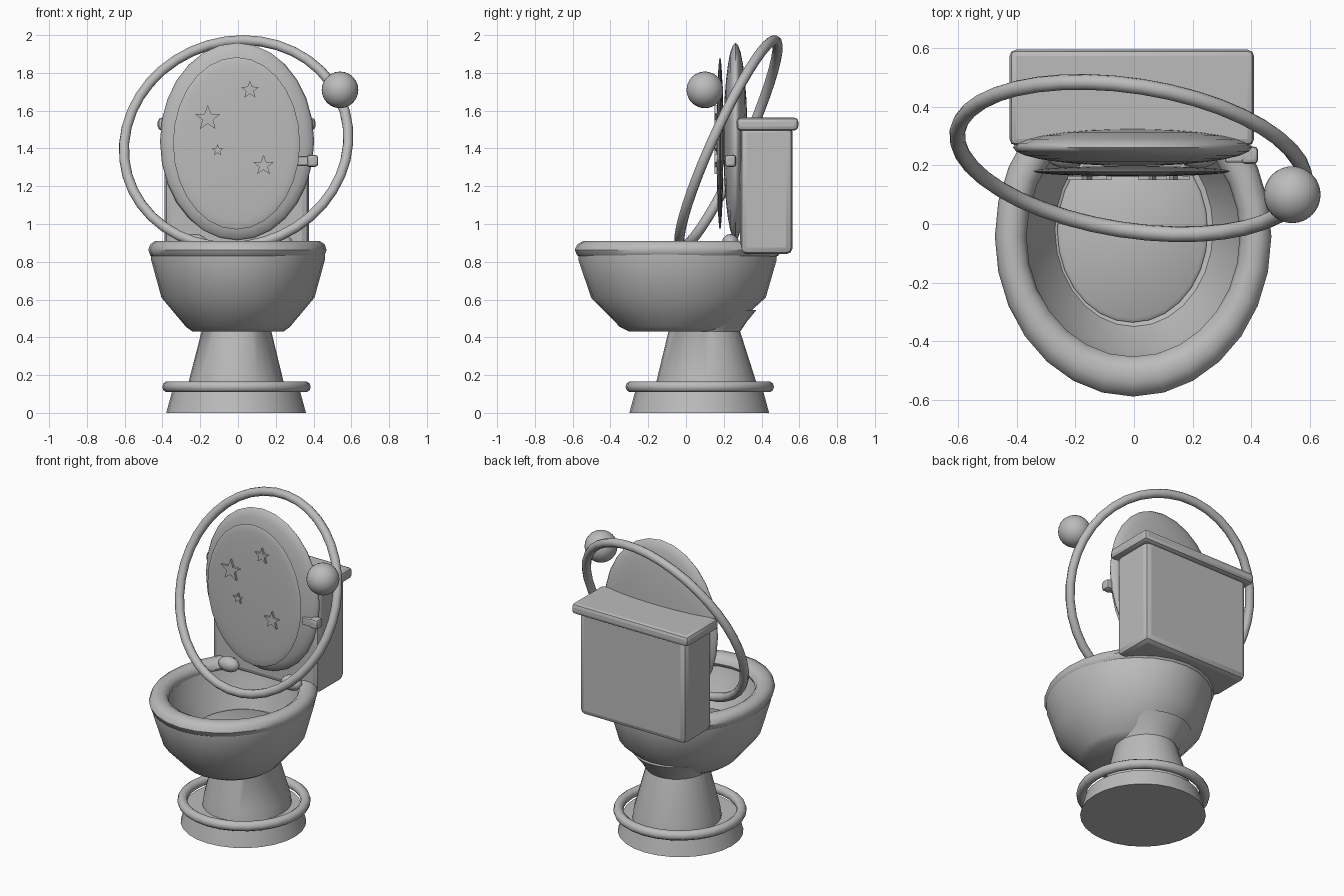
import bpy, bmesh, math
from mathutils import Matrix, Vector

if "Cube" in bpy.data.objects:
    bpy.data.objects.remove(bpy.data.objects["Cube"])

grey = bpy.data.materials.new("plain_grey")
grey.diffuse_color = (0.5, 0.5, 0.5, 1)
grey.use_nodes = True
grey.node_tree.nodes["Principled BSDF"].inputs["Base Color"].default_value = grey.diffuse_color


def finish(name, bm, angle=40):
    bmesh.ops.recalc_face_normals(bm, faces=bm.faces)
    me = bpy.data.meshes.new(name)
    bm.to_mesh(me)
    bm.free()
    me.materials.append(grey)
    ob = bpy.data.objects.new(name, me)
    bpy.context.collection.objects.link(ob)
    bpy.ops.object.select_all(action='DESELECT')
    ob.select_set(True)
    bpy.context.view_layer.objects.active = ob
    bpy.ops.object.shade_smooth_by_angle(angle=math.radians(angle))
    return ob


def loft(name, rings, sides=28, closed=False):
    """Stack of horizontal ellipses: (rx, ry, cx, cy, z)."""
    bm = bmesh.new()
    loops = []
    for rx, ry, cx, cy, z in rings:
        loops.append([bm.verts.new((cx + rx * math.sin(2 * math.pi * i / sides),
                                    cy - ry * math.cos(2 * math.pi * i / sides), z))
                      for i in range(sides)])
    pairs = list(zip(loops, loops[1:]))
    if closed:
        pairs.append((loops[-1], loops[0]))
    else:
        bm.faces.new(loops[0])
        bm.faces.new(loops[-1])
    for a, b in pairs:
        for i in range(sides):
            j = (i + 1) % sides
            bm.faces.new((a[i], a[j], b[j], b[i]))
    return finish(name, bm)


def tube_ring(name, rx, ry, cx, cy, z, wx, wy, h, sides=28, n=10):
    """Elliptical ring with a rounded section."""
    rings = []
    for k in range(n):
        a = 2 * math.pi * k / n
        c, s = math.cos(a), math.sin(a)
        rings.append((rx + wx * c, ry + wy * c, cx, cy, z + h * s))
    return loft(name, rings, sides, closed=True)


def ellipsoid(name, centre, semi, u=28, v=14):
    """Ellipsoid with its poles along y."""
    bm = bmesh.new()
    bmesh.ops.create_uvsphere(bm, u_segments=u, v_segments=v, radius=1)
    bm.transform(Matrix.Translation(centre) @ Matrix.Diagonal((*semi, 1))
                 @ Matrix.Rotation(math.pi / 2, 4, 'X'))
    return finish(name, bm, 80)


def box(name, lo, hi, bevel, seg=2):
    lo, hi = Vector(lo), Vector(hi)
    bm = bmesh.new()
    bmesh.ops.create_cube(bm, size=1)
    bm.transform(Matrix.Translation((lo + hi) / 2) @ Matrix.Diagonal((*(hi - lo), 1)))
    bmesh.ops.bevel(bm, geom=bm.edges[:], offset=bevel, segments=seg,
                    profile=0.5, affect='EDGES')
    return finish(name, bm, 20)


def star(name, x, z, r, y=0.15, depth=0.014):
    bm = bmesh.new()
    pts = []
    for i in range(10):
        q = r if i % 2 == 0 else r * 0.42
        a = math.pi * i / 5
        pts.append(bm.verts.new((x + q * math.sin(a), y, z + q * math.cos(a))))
    face = bm.faces.new(pts)
    out = bmesh.ops.extrude_face_region(bm, geom=[face])
    bmesh.ops.translate(bm, vec=(0, depth, 0),
                        verts=[g for g in out["geom"] if isinstance(g, bmesh.types.BMVert)])
    return finish(name, bm, 20)


# Foot: base, ring and pedestal
loft("base", [(0.37, 0.37, -0.01, 0.07, 0), (0.34, 0.34, -0.01, 0.07, 0.11)])
tube_ring("base_ring", 0.363, 0.363, -0.008, 0.073, 0.138, 0.03, 0.03, 0.03)
loft("pedestal", [(0.26, 0.275, -0.01, 0.107, 0.09), (0.25, 0.263, -0.01, 0.107, 0.17),
                  (0.185, 0.19, -0.008, 0.097, 0.43), (0.21, 0.22, -0.008, 0.1, 0.48),
                  (0.26, 0.27, -0.008, 0.103, 0.545)])

# Bowl with hollow inside, water and rim
loft("bowl", [(0.24, 0.25, 0, -0.05, 0.43), (0.275, 0.3, 0, -0.05, 0.455),
              (0.405, 0.462, 0, -0.04, 0.61), (0.46, 0.525, 0, -0.045, 0.81),
              (0.46, 0.525, 0, -0.045, 0.86), (0.375, 0.42, 0, -0.045, 0.86),
              (0.345, 0.395, 0, -0.04, 0.76), (0.27, 0.33, 0, -0.02, 0.62),
              (0.2, 0.25, 0, -0.02, 0.60)])
loft("water", [(0.25, 0.31, -0.005, -0.022, 0.605), (0.257, 0.314, -0.005, -0.022, 0.625),
               (0.245, 0.30, -0.005, -0.022, 0.635)])
tube_ring("rim", 0.418, 0.478, -0.003, -0.043, 0.863, 0.054, 0.068, 0.05)

# Water tank and its cover
box("tank", (-0.39, 0.285, 0.84), (0.375, 0.565, 1.52), 0.035)
box("tank_cover", (-0.425, 0.268, 1.495), (0.41, 0.595, 1.563), 0.022)

# Raised lid, raised panel and stars
ellipsoid("seat_lid", (-0.005, 0.262, 1.437), (0.408, 0.064, 0.522))
ellipsoid("lid_panel", (-0.008, 0.18, 1.427), (0.336, 0.018, 0.456))
for i, (x, z, r) in enumerate([(0.063, 1.71, 0.05), (-0.16, 1.56, 0.07),
                               (-0.108, 1.39, 0.033), (0.135, 1.31, 0.057)]):
    star(f"star_{i + 1}", x, z, r)

# Hinges
for side, x in (("left", -0.23), ("right", 0.22)):
    ellipsoid(f"hinge_{side}", (x, 0.235, 0.9), (0.07, 0.045, 0.047), 16, 10)

# Flush lever
box("lever_shaft", (0.31, 0.21, 1.31), (0.39, 0.245, 1.358), 0.008)
box("lever_knob", (0.365, 0.205, 1.303), (0.424, 0.265, 1.366), 0.015)

# Tilted hoop with a ball
bm = bmesh.new()
normal = Vector((0.14, 0.9, -0.41)).normalized()
frame = Matrix.Translation((-0.01, 0.225, 1.426)) @ normal.to_track_quat('Z', 'Y').to_matrix().to_4x4()
N, M, R, T = 40, 10, 0.6, 0.027
grid = [[bm.verts.new(frame @ Vector(((R + T * math.cos(b)) * math.cos(a),
                                      (R + T * math.cos(b)) * math.sin(a), T * math.sin(b))))
         for b in (2 * math.pi * k / M for k in range(M))]
        for a in (2 * math.pi * k / N for k in range(N))]
for i in range(N):
    for k in range(M):
        p, q = grid[i], grid[(i + 1) % N]
        bm.faces.new((p[k], q[k], q[(k + 1) % M], p[(k + 1) % M]))
finish("hoop", bm, 60)
ellipsoid("hoop_ball", (0.54, 0.1, 1.71), (0.097, 0.097, 0.097), 24, 16)
